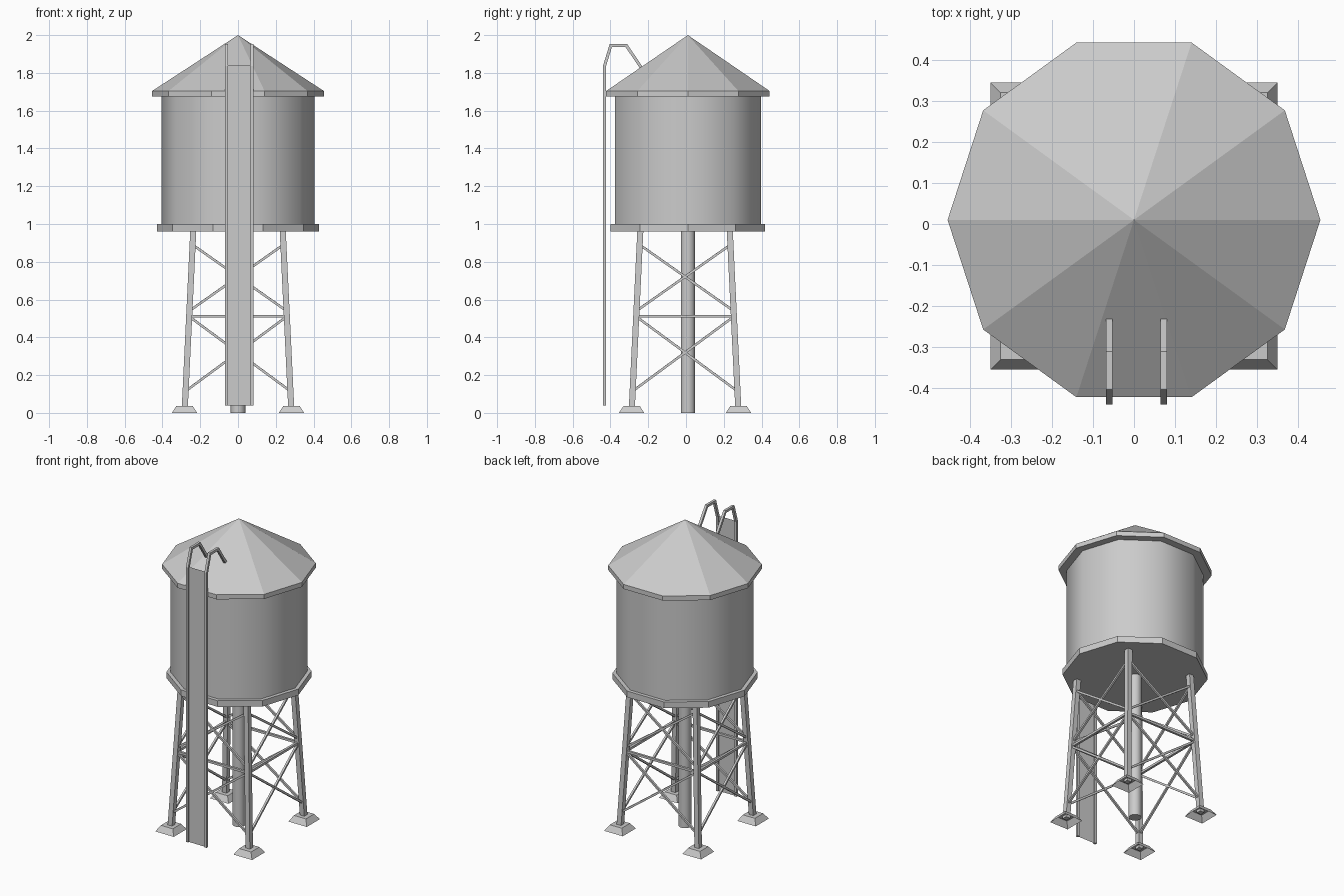
import bpy, bmesh, math
from mathutils import Vector

cube = bpy.data.objects.get("Cube")
if cube:
    bpy.data.objects.remove(cube, do_unlink=True)

GRAY = (0.6, 0.6, 0.6, 1)
mat = bpy.data.materials.new("plain gray")
mat.use_nodes = True
mat.diffuse_color = GRAY
mat.node_tree.nodes["Principled BSDF"].inputs["Base Color"].default_value = GRAY

AXIS_Y = 0.01     # centre of tank, roof and pipe
FRAME_Y = -0.005  # centre of the leg frame


def finish(name, bm, smooth=False):
    bmesh.ops.recalc_face_normals(bm, faces=bm.faces)
    mesh = bpy.data.meshes.new(name)
    bm.to_mesh(mesh)
    bm.free()
    mesh.materials.append(mat)
    obj = bpy.data.objects.new(name, mesh)
    bpy.context.collection.objects.link(obj)
    if smooth:
        bpy.ops.object.select_all(action='DESELECT')
        obj.select_set(True)
        bpy.context.view_layer.objects.active = obj
        bpy.ops.object.shade_smooth_by_angle(angle=math.radians(40))
    return obj


def ring(bm, center, radius, z, sides, turn=0.0):
    """One horizontal polygon of vertices."""
    return [bm.verts.new((center[0] + radius * math.cos(turn + math.tau * i / sides),
                          center[1] + radius * math.sin(turn + math.tau * i / sides), z))
            for i in range(sides)]


def loft(bm, rings, cap_bottom=True, cap_top=True):
    """Join a stack of rings with quads, optionally capping the ends."""
    for a, b in zip(rings, rings[1:]):
        n = len(a)
        for i in range(n):
            j = (i + 1) % n
            bm.faces.new((a[i], a[j], b[j], b[i]))
    if cap_bottom:
        bm.faces.new(rings[0][::-1])
    if cap_top:
        bm.faces.new(rings[-1])


def prism(name, radius, z0, z1, sides=10, smooth=False):
    bm = bmesh.new()
    loft(bm, [ring(bm, (0, AXIS_Y), radius, z, sides) for z in (z0, z1)])
    return finish(name, bm, smooth)


def add_bar(bm, a, b, width):
    """Square bar between two points."""
    a, b = Vector(a), Vector(b)
    d = (b - a).normalized()
    side = d.cross(Vector((0, 0, 1))).normalized()
    up = side.cross(d)
    h = width / 2
    corners = [side * h + up * h, up * h - side * h, -side * h - up * h, side * h - up * h]
    loft(bm, [[bm.verts.new(p + c) for c in corners] for p in (a, b)])


# Tank, base deck and central pipe
prism("tank", 0.406, 0.99, 1.69, smooth=True)
prism("tank_deck", 0.43, 0.96, 1.0)
prism("center_pipe", 0.039, 0, 0.97, smooth=True)

# Conical roof with a thin rim
bm = bmesh.new()
low, eave = [ring(bm, (0, AXIS_Y), 0.455, z, 10) for z in (1.674, 1.704)]
loft(bm, [low, eave], cap_top=False)
apex = bm.verts.new((0, AXIS_Y, 2.0))
for i in range(10):
    bm.faces.new((eave[i], eave[(i + 1) % 10], apex))
finish("roof", bm)


def leg_point(sx, sy, z):
    """Point on the axis of a slanted leg."""
    r = 0.283 - 0.046 * z / 0.96
    return Vector((sx * r, FRAME_Y + sy * r, z))


# Legs and hollow footings
corners = [(1, 1), (-1, 1), (-1, -1), (1, -1)]
names = ["back_left", "back_right", "front_right", "front_left"]
root2 = math.sqrt(2)
for (sx, sy), label in zip(corners, names):
    bm = bmesh.new()
    loft(bm, [ring(bm, leg_point(sx, sy, z), 0.016 * root2, z, 4, math.pi / 4)
              for z in (0.02, 0.97)])
    finish(label + "_leg", bm)
    bm = bmesh.new()
    base = leg_point(sx, sy, 0)
    loft(bm, [ring(bm, base, half * root2, z, 4, math.pi / 4)
              for half, z in ((0.067, 0), (0.043, 0.037))], cap_bottom=False)
    finish(label + "_footing", bm)

# Crossed braces and horizontal ties on each side
for k, side in enumerate(("back", "right", "front", "left")):
    a, b = corners[k], corners[(k + 1) % 4]
    bm = bmesh.new()
    for lo, hi in ((0.115, 0.51), (0.54, 0.89)):
        add_bar(bm, leg_point(*a, lo), leg_point(*b, hi), 0.013)
        add_bar(bm, leg_point(*b, lo), leg_point(*a, hi), 0.013)
    add_bar(bm, leg_point(*a, 0.512), leg_point(*b, 0.512), 0.015)
    finish(side + "_braces", bm)

# Ladder rails: a profile in the side plane, bent over the roof edge
path = [(-0.432, 0.04), (-0.432, 1.835), (-0.398, 1.945), (-0.316, 1.945), (-0.238, 1.83)]
pts = [Vector(p) for p in path]
for x, name in ((-0.06, "ladder_right_rail"), (0.073, "ladder_left_rail")):
    bm = bmesh.new()
    sections = []
    for i, p in enumerate(pts):
        d0 = (p - pts[i - 1]).normalized() if i else (pts[1] - p).normalized()
        d1 = (pts[i + 1] - p).normalized() if i < len(pts) - 1 else d0
        t = (d0 + d1).normalized()
        n = Vector((-t.y, t.x)) * 0.008 / t.dot(d0)
        sections.append([bm.verts.new((x + dx, p.x + s * n.x, p.y + s * n.y))
                         for dx, s in ((-0.008, -1), (0.008, -1), (0.008, 1), (-0.008, 1))])
    loft(bm, sections)
    finish(name, bm)

# Flat panel between the rails
bm = bmesh.new()
bm.faces.new([bm.verts.new((x, -0.432, z))
              for x, z in ((-0.06, 0.04), (0.073, 0.04), (0.073, 1.838), (-0.06, 1.838))])
finish("ladder_panel", bm)
